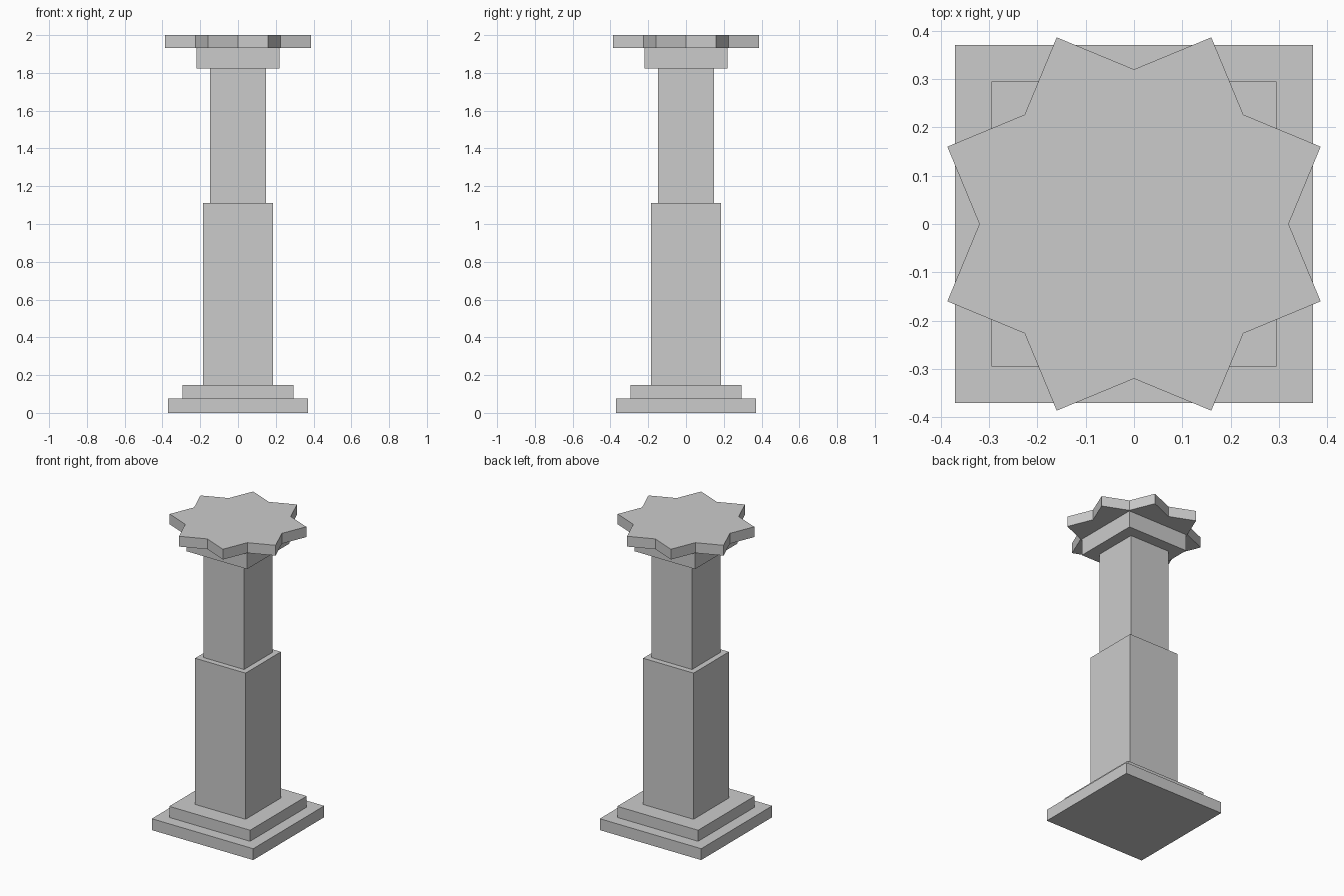
import bpy
import bmesh
import math

cube = bpy.data.objects.get("Cube")
if cube:
    bpy.data.objects.remove(cube, do_unlink=True)

# Single stone colour
stone = bpy.data.materials.new("grey_stone")
stone.use_nodes = True
GREY = (0.6, 0.6, 0.6, 1.0)
stone.diffuse_color = GREY
stone.node_tree.nodes["Principled BSDF"].inputs["Base Color"].default_value = GREY


def prism(name, outline, z0, z1):
    """Extrude a flat outline from z0 up to z1."""
    bm = bmesh.new()
    base = bm.faces.new([bm.verts.new((x, y, z0)) for x, y in outline])
    top = bmesh.ops.extrude_face_region(bm, geom=[base])["geom"]
    verts = [v for v in top if isinstance(v, bmesh.types.BMVert)]
    bmesh.ops.translate(bm, verts=verts, vec=(0, 0, z1 - z0))
    bmesh.ops.recalc_face_normals(bm, faces=bm.faces)
    mesh = bpy.data.meshes.new(name)
    bm.to_mesh(mesh)
    bm.free()
    mesh.materials.append(stone)
    obj = bpy.data.objects.new(name, mesh)
    bpy.context.collection.objects.link(obj)
    return obj


def square(h):
    return [(-h, -h), (h, -h), (h, h), (-h, h)]


# Square tiers: name, half width, bottom, top
TIERS = [
    ("bottom_plinth", 0.37, 0.0, 0.075),
    ("upper_plinth", 0.295, 0.075, 0.148),
    ("lower_shaft", 0.184, 0.148, 1.112),
    ("upper_shaft", 0.147, 1.112, 1.822),
    ("capital_block", 0.221, 1.822, 1.932),
]
for name, half, z0, z1 in TIERS:
    prism(name, square(half), z0, z1)

# Eight-pointed star slab: outline of two squares turned 45 degrees apart
tip, notch = 0.418, 0.32
star = []
for i in range(16):
    r = tip if i % 2 else notch
    a = i * math.pi / 8
    star.append((r * math.cos(a), r * math.sin(a)))
prism("star_top", star, 1.932, 2.0)
